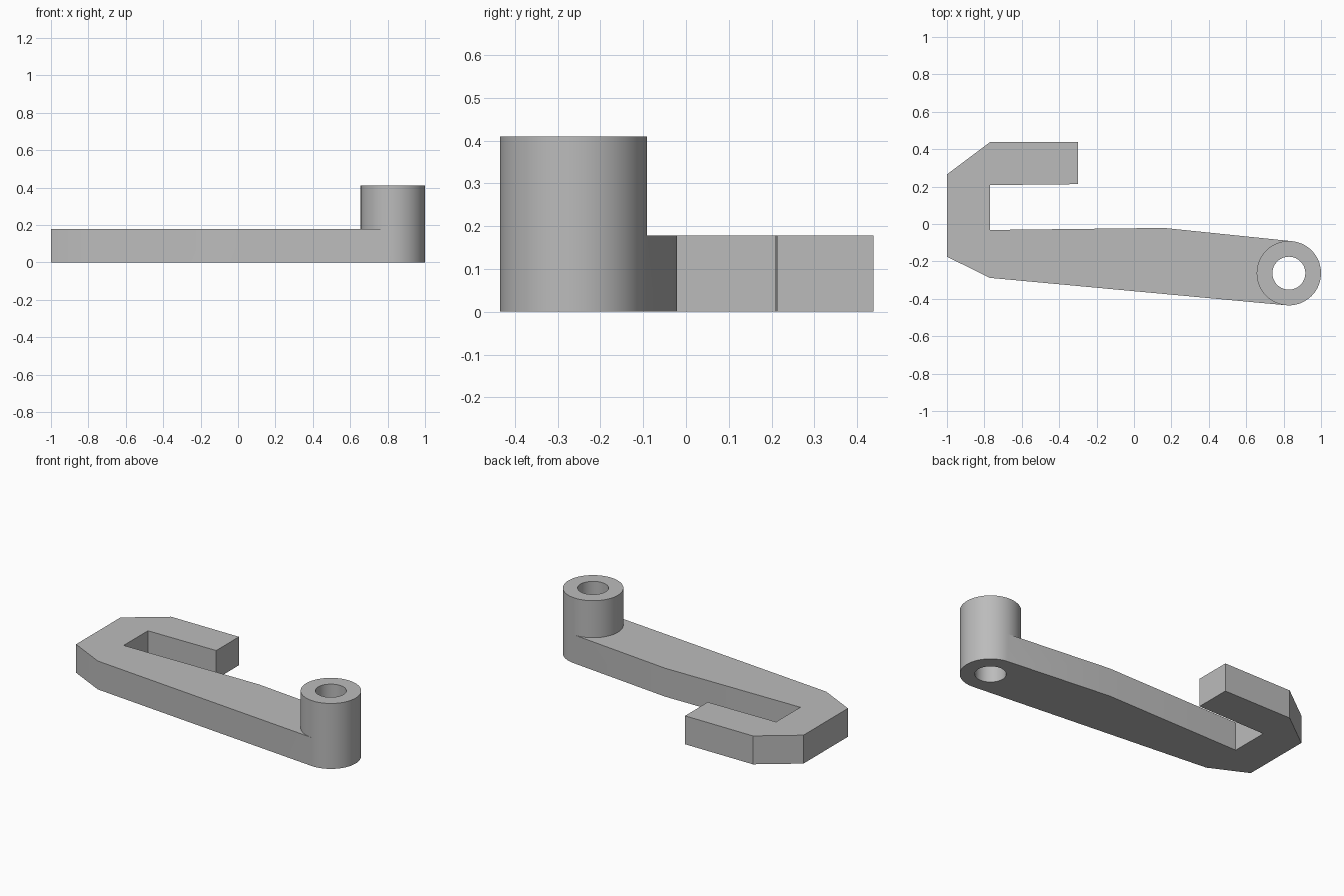
import bpy, bmesh
from math import sin, cos, radians

cube = bpy.data.objects.get("Cube")
if cube:
    bpy.data.objects.remove(cube, do_unlink=True)

ARM_TOP, BOSS_TOP = 0.178, 0.41
CENTRE = (0.828, -0.263)
OUTER, INNER = 0.172, 0.088
STEP = 5


def arc(radius, start, end):
    """Points on a circle about the boss centre, angles in degrees."""
    step = STEP if end > start else -STEP
    return [(CENTRE[0] + radius * cos(radians(a)), CENTRE[1] + radius * sin(radians(a)))
            for a in range(start, end + step, step)]


bm = bmesh.new()


def face(points):
    bm.faces.new([bm.verts.new(p) for p in points])


def wall(path, z0, z1):
    for (ax, ay), (bx, by) in zip(path, path[1:]):
        face([(ax, ay, z0), (bx, by, z0), (bx, by, z1), (ax, ay, z1)])


# Hooked arm: flat outline, running tangentially into the boss
hook = [(0.16, -0.021), (-0.77, -0.032), (-0.77, 0.208), (-0.30, 0.213),
        (-0.30, 0.438), (-0.77, 0.438), (-1.0, 0.265), (-1.0, -0.175), (-0.77, -0.288)]
boss_inside = arc(OUTER, 265, 85)
boss_outside = arc(OUTER, 265, 445)
for z in (0, ARM_TOP):
    face([(x, y, z) for x, y in hook + boss_inside])
wall([boss_inside[-1]] + hook + [boss_inside[0]], 0, ARM_TOP)

# Boss: outer wall, bore and ring ends
wall(boss_outside, 0, ARM_TOP)
ring, bore = arc(OUTER, 85, 445), arc(INNER, 85, 445)
wall(ring, ARM_TOP, BOSS_TOP)
wall(bore, 0, BOSS_TOP)
for z in (0, BOSS_TOP):
    for i in range(len(ring) - 1):
        face([(*p, z) for p in (ring[i], ring[i + 1], bore[i + 1], bore[i])])

# Weld into one closed solid
bmesh.ops.remove_doubles(bm, verts=bm.verts[:], dist=0.0005)
bmesh.ops.recalc_face_normals(bm, faces=bm.faces[:])
mesh = bpy.data.meshes.new("hook_lever")
bm.to_mesh(mesh)
bm.free()
lever = bpy.data.objects.new("hook_lever", mesh)
bpy.context.collection.objects.link(lever)

# Plain grey material
grey = bpy.data.materials.new("plain grey")
grey.use_nodes = True
colour = (0.5, 0.5, 0.5, 1)
grey.diffuse_color = colour
grey.node_tree.nodes["Principled BSDF"].inputs["Base Color"].default_value = colour
mesh.materials.append(grey)

bpy.ops.object.select_all(action="DESELECT")
lever.select_set(True)
bpy.context.view_layer.objects.active = lever
bpy.ops.object.shade_smooth_by_angle(angle=radians(30))
